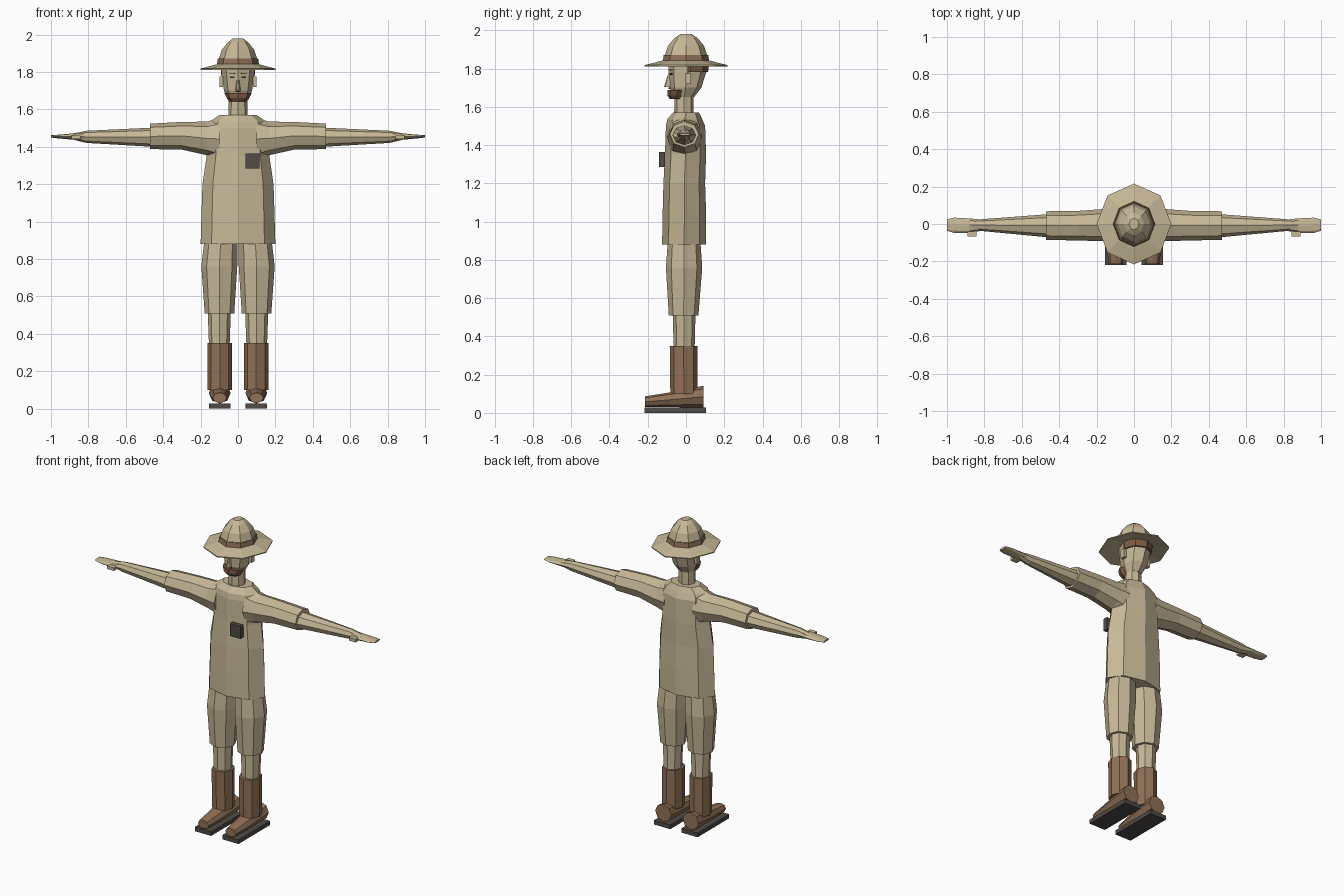
import bpy, bmesh, math
from mathutils import Matrix

if "Cube" in bpy.data.objects:
    bpy.data.objects.remove(bpy.data.objects["Cube"])


def material(name, r, g, b):
    m = bpy.data.materials.new(name)
    m.use_nodes = True
    m.diffuse_color = (r, g, b, 1)
    m.node_tree.nodes["Principled BSDF"].inputs["Base Color"].default_value = (r, g, b, 1)
    return m


tan = material("tan", .57, .48, .31)
brown = material("leather brown", .28, .165, .095)
hair_brown = material("hair brown", .2, .105, .06)
charcoal = material("charcoal", .08, .07, .06)
black = material("black", .025, .022, .02)

# Which coordinates an octagon ring (u, v) at distance t maps to
PLACE = {
    "x": lambda t, u, v: (t, u, v),
    "y": lambda t, u, v: (u, t, v),
    "z": lambda t, u, v: (u, v, t),
}


def finish(name, bm, mat):
    bmesh.ops.recalc_face_normals(bm, faces=bm.faces)
    mesh = bpy.data.meshes.new(name)
    bm.to_mesh(mesh)
    bm.free()
    mesh.materials.append(mat)
    ob = bpy.data.objects.new(name, mesh)
    bpy.context.collection.objects.link(ob)
    return ob


def loft(name, mat, axis, rings, side=1, sides=8):
    """Join octagon rings given as (t, u_min, u_max, v_min, v_max)."""
    bm = bmesh.new()
    loops = []
    for t, u0, u1, v0, v1 in rings:
        loop = []
        for i in range(sides):
            a = math.tau * i / sides
            u = (u0 + u1) / 2 + (u1 - u0) / 2 * math.cos(a)
            v = (v0 + v1) / 2 + (v1 - v0) / 2 * math.sin(a)
            x, y, z = PLACE[axis](t, u, v)
            loop.append(bm.verts.new((x * side, y, z)))
        loops.append(loop)
    for low, high in zip(loops, loops[1:]):
        for i in range(sides):
            j = (i + 1) % sides
            bm.faces.new((low[i], low[j], high[j], high[i]))
    bm.faces.new(loops[0])
    bm.faces.new(loops[-1])
    return finish(name, bm, mat)


def column(name, mat, rings):
    """Upright loft centred on x = 0: rings are (z, half_width, y_min, y_max)."""
    return loft(name, mat, "z", [(z, -w, w, a, b) for z, w, a, b in rings])


def box(name, mat, centre, size, turn=0):
    bm = bmesh.new()
    m = Matrix.Translation(centre) @ Matrix.Rotation(turn, 4, "Z") @ Matrix.Diagonal((*size, 1))
    bmesh.ops.create_cube(bm, size=1, matrix=m)
    return finish(name, bm, mat)


# Shirt and neck
column("shirt", tan, [
    (.88, .2, -.125, .105), (1.05, .195, -.122, .105), (1.2, .19, -.118, .1),
    (1.35, .168, -.11, .105), (1.5, .165, -.105, .1), (1.535, .15, -.098, .085),
    (1.57, .1, -.068, .068)])
column("neck", tan, [(1.55, .052, -.062, .04), (1.68, .05, -.06, .04)])
box("chest_badge", charcoal, (.078, -.125, 1.325), (.076, .03, .08))

# Head and face
column("head", tan, [
    (1.65, .05, -.062, .042), (1.7, .075, -.085, .08),
    (1.78, .085, -.092, .106), (1.84, .088, -.092, .11)])
column("hair", hair_brown, [(1.782, .09, -.07, .116), (1.835, .092, -.07, .118)])
column("beard", hair_brown, [
    (1.642, .045, -.085, .0), (1.66, .06, -.097, .0), (1.687, .073, -.097, .01)])
column("nose", tan, [(1.703, .014, -.115, -.07), (1.765, .006, -.096, -.075)])
box("mouth", black, (0, -.087, 1.697), (.026, .008, .006))

# Hat
column("hat_brim", tan, [
    (1.828, .1, -.11, .11), (1.812, .2, -.216, .216),
    (1.818, .2, -.216, .216), (1.842, .112, -.124, .124)])
column("hat_band", brown, [(1.835, .113, -.122, .122), (1.872, .108, -.116, .116)])
column("hat_crown", tan, [
    (1.86, .106, -.114, .114), (1.92, .086, -.094, .094),
    (1.96, .054, -.06, .06), (1.98, .026, -.03, .03)])

for s, label in ((1, "left"), (-1, "right")):
    # Face details
    box(f"{label}_ear", tan, (s * .09, .012, 1.748), (.018, .03, .055))
    box(f"{label}_eye", black, (s * .03, -.077, 1.772), (.026, .008, .01), s * .45)
    box(f"{label}_eyebrow", hair_brown, (s * .032, -.077, 1.793), (.034, .009, .006), s * .45)

    # Arm
    loft(f"{label}_sleeve", tan, "x", [
        (.1, -.1, .085, 1.33, 1.555), (.165, -.092, .08, 1.355, 1.535),
        (.3, -.088, .07, 1.385, 1.533), (.47, -.085, .068, 1.388, 1.524)], s)
    loft(f"{label}_forearm", tan, "x", [
        (.45, -.072, .053, 1.4, 1.503), (.81, -.038, .026, 1.421, 1.486),
        (.88, -.03, .02, 1.438, 1.472)], s)
    loft(f"{label}_hand", tan, "x", [
        (.78, -.03, .02, 1.43, 1.48), (.88, -.048, .03, 1.438, 1.472),
        (.96, -.048, .034, 1.445, 1.465), (1, -.036, .025, 1.45, 1.462)], s)
    box(f"{label}_thumb", tan, (s * .865, -.05, 1.452), (.048, .036, .02))

    # Leg
    loft(f"{label}_shorts", tan, "z", [
        (.51, .02, .178, -.09, .065), (.76, .004, .196, -.105, .085),
        (.9, .004, .18, -.095, .075)], s)
    loft(f"{label}_calf", tan, "z", [
        (.33, .045, .155, -.064, .045), (.53, .038, .162, -.07, .05)], s)
    loft(f"{label}_boot_shaft", brown, "z", [
        (.1, .032, .163, -.082, .06), (.35, .032, .163, -.085, .06)], s)
    loft(f"{label}_foot", brown, "y", [
        (-.215, .06, .136, .03, .086), (-.08, .046, .15, .03, .108),
        (.092, .04, .156, .028, .142)], s)
    box(f"{label}_sole", charcoal, (s * .098, -.057, .0135), (.116, .322, .027))
